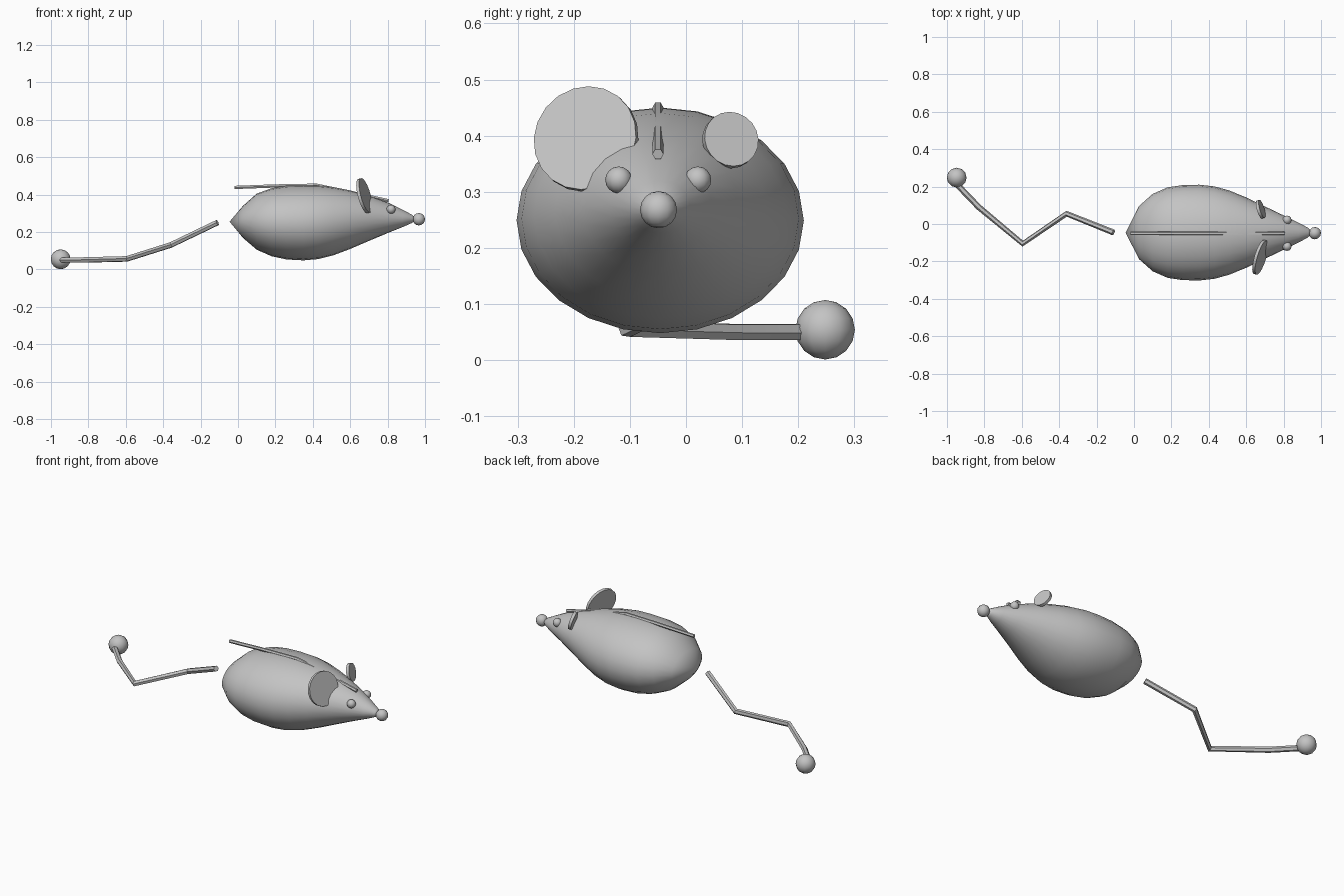
import bpy, bmesh, math
from mathutils import Vector

if "Cube" in bpy.data.objects:
    bpy.data.objects.remove(bpy.data.objects["Cube"])

grey = bpy.data.materials.new("soft grey")
grey.diffuse_color = (0.55, 0.55, 0.55, 1)
grey.use_nodes = True
grey.node_tree.nodes["Principled BSDF"].inputs["Base Color"].default_value = grey.diffuse_color
MID_Y = -0.046


def finish(ob, name, angle=40):
    ob.name = name
    ob.data.materials.clear()
    ob.data.materials.append(grey)
    bpy.ops.object.select_all(action='DESELECT')
    ob.select_set(True)
    bpy.context.view_layer.objects.active = ob
    bpy.ops.object.shade_smooth_by_angle(angle=math.radians(angle))
    return ob


def ball(name, loc, r):
    bpy.ops.mesh.primitive_uv_sphere_add(segments=12, ring_count=8, radius=r, location=loc)
    return finish(bpy.context.object, name, 60)


def disc(name, loc, r, normal):
    bpy.ops.mesh.primitive_cylinder_add(vertices=20, radius=r, depth=0.016, location=loc)
    ob = bpy.context.object
    ob.rotation_euler = Vector(normal).to_track_quat('Z', 'Y').to_euler()
    return finish(ob, name)


def rod(name, points, r):
    cu = bpy.data.curves.new(name, 'CURVE')
    cu.dimensions = '3D'
    cu.bevel_depth = r
    cu.bevel_resolution = 1
    cu.use_fill_caps = True
    sp = cu.splines.new('POLY')
    sp.points.add(len(points) - 1)
    for p, co in zip(sp.points, points):
        p.co = (*co, 1)
    ob = bpy.data.objects.new(name, cu)
    bpy.context.collection.objects.link(ob)
    bpy.ops.object.select_all(action='DESELECT')
    ob.select_set(True)
    bpy.context.view_layer.objects.active = ob
    bpy.ops.object.convert(target='MESH')
    return finish(bpy.context.object, name, 30)


# Body: elliptical rings (x, bottom z, top z, half width) with pointed ends
rings = [(0.027, 0.168, 0.340, 0.142), (0.10, 0.105, 0.405, 0.207),
         (0.18, 0.070, 0.434, 0.242), (0.26, 0.053, 0.447, 0.254),
         (0.35, 0.048, 0.450, 0.256), (0.43, 0.055, 0.449, 0.247),
         (0.51, 0.075, 0.440, 0.225), (0.60, 0.109, 0.422, 0.188),
         (0.70, 0.152, 0.395, 0.140), (0.80, 0.194, 0.358, 0.092),
         (0.88, 0.226, 0.319, 0.053), (0.93, 0.248, 0.292, 0.026)]
SIDES = 24
bm = bmesh.new()
loops = []
for x, lo, hi, w in rings:
    loops.append([bm.verts.new((x, MID_Y + w * math.cos(a), (lo + hi) / 2 + (hi - lo) / 2 * math.sin(a)))
                  for a in (2 * math.pi * i / SIDES for i in range(SIDES))])
rear = bm.verts.new((-0.045, MID_Y, 0.255))
tip = bm.verts.new((0.955, MID_Y, 0.27))
for i in range(SIDES):
    j = (i + 1) % SIDES
    for a, b in zip(loops, loops[1:]):
        bm.faces.new((a[i], a[j], b[j], b[i]))
    bm.faces.new((rear, loops[0][j], loops[0][i]))
    bm.faces.new((tip, loops[-1][i], loops[-1][j]))
bmesh.ops.recalc_face_normals(bm, faces=bm.faces)
me = bpy.data.meshes.new("body")
bm.to_mesh(me)
bm.free()
body = bpy.data.objects.new("body", me)
bpy.context.collection.objects.link(body)
finish(body, "body", 60)

# Nose and eyes
ball("nose", (0.967, -0.049, 0.268), 0.033)
for side, y in (("right", -0.120), ("left", 0.021)):
    ball(side + "_eye", (0.818, y, 0.321), 0.024)

# Ears: one large, one small, leaning back and outward
disc("right_ear", (0.675, -0.178, 0.394), 0.095, (1, -0.30, 0.27))
disc("left_ear", (0.677, 0.079, 0.392), 0.050, (1, 0.30, 0.27))

# Cord along the back
rod("back_cord", [(-0.018, -0.05, 0.438), (0.20, -0.05, 0.446), (0.42, -0.05, 0.450),
                  (0.60, -0.05, 0.412), (0.805, -0.05, 0.367)], 0.010)

# Kinked tail with a ball on its end
rod("tail", [(-0.11, -0.045, 0.25), (-0.36, 0.055, 0.13), (-0.595, -0.105, 0.056),
             (-0.83, 0.09, 0.05), (-0.95, 0.215, 0.05)], 0.016)
ball("tail_ball", (-0.948, 0.248, 0.054), 0.053)
